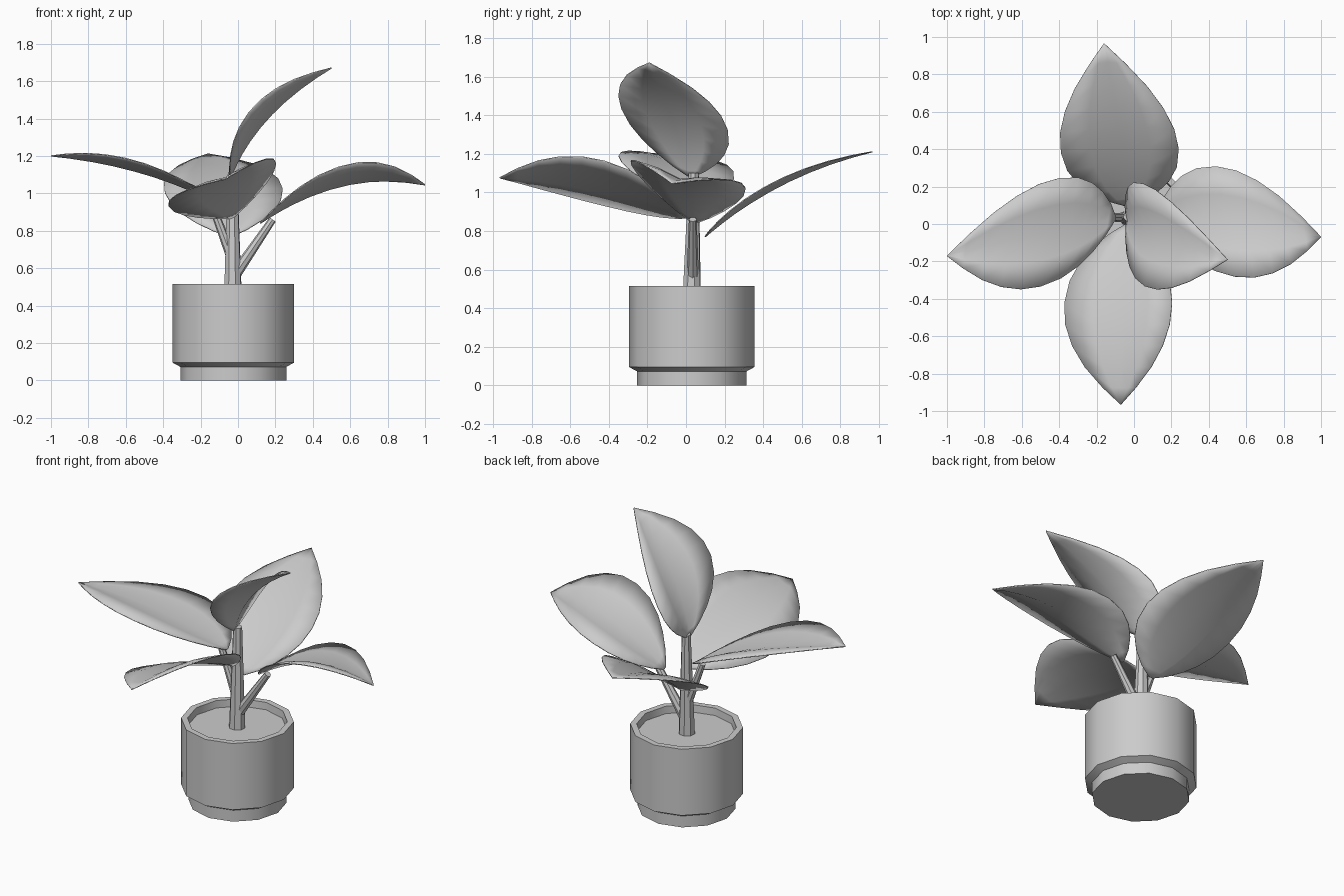
import bpy, bmesh, math
from mathutils import Vector

cube = bpy.data.objects.get("Cube")
if cube:
    bpy.data.objects.remove(cube)

grey = bpy.data.materials.new("light_grey")
grey.use_nodes = True
GREY = (0.6, 0.6, 0.6, 1)
grey.diffuse_color = GREY
grey.node_tree.nodes["Principled BSDF"].inputs["Base Color"].default_value = GREY


def finish(name, bm, recalc=True):
    if recalc:
        bmesh.ops.recalc_face_normals(bm, faces=bm.faces)
    mesh = bpy.data.meshes.new(name)
    bm.to_mesh(mesh)
    bm.free()
    mesh.materials.append(grey)
    obj = bpy.data.objects.new(name, mesh)
    bpy.context.collection.objects.link(obj)
    bpy.ops.object.select_all(action='DESELECT')
    obj.select_set(True)
    bpy.context.view_layer.objects.active = obj
    bpy.ops.object.shade_smooth_by_angle(angle=math.radians(38))
    return obj


def skin(bm, rings):
    """Bridge closed rings and cap both ends."""
    for a, b in zip(rings, rings[1:]):
        for i in range(len(a)):
            j = (i + 1) % len(a)
            bm.faces.new((a[i], a[j], b[j], b[i]))
    bm.faces.new(rings[0])
    bm.faces.new(rings[-1])


def lathe(name, centre, profile, sides):
    bm = bmesh.new()
    rings = []
    for r, z in profile:
        angles = [math.tau * i / sides for i in range(sides)]
        rings.append([bm.verts.new((centre[0] + r * math.cos(a),
                                    centre[1] + r * math.sin(a), z)) for a in angles])
    skin(bm, rings)
    return finish(name, bm)


def tube(name, start, end, r0, r1, sides=8):
    bm = bmesh.new()
    start, end = Vector(start), Vector(end)
    turn = (end - start).to_track_quat('Z', 'Y')
    rings = []
    for p, r in ((start, r0), (end, r1)):
        rings.append([bm.verts.new(p + turn @ Vector((r * math.cos(math.tau * i / sides),
                                                      r * math.sin(math.tau * i / sides), 0)))
                      for i in range(sides)])
    skin(bm, rings)
    return finish(name, bm)


# Outline of half a leaf: position along the midrib, share of full width
OUTLINE = [(0, .04), (.05, .3), (.12, .56), (.2, .77), (.3, .93), (.42, 1), (.54, .97),
           (.66, .84), (.78, .62), (.9, .31), (1, .004)]


def leaf(name, base, mid, tip, wing_a, wing_b):
    """Arched midrib with two wings, folded along the midrib."""
    base, mid, tip = Vector(base), Vector(mid), Vector(tip)
    ctrl = 2 * mid - (base + tip) / 2
    bm = bmesh.new()
    rows = []
    for t, w in OUTLINE:
        p = base * (1 - t) ** 2 + ctrl * 2 * t * (1 - t) + tip * t * t
        row = []
        for wing, share in ((wing_a, 1), (wing_a, .5), (wing_a, 0), (wing_b, .5), (wing_b, 1)):
            q = p + Vector(wing) * w * share
            q.z += 0.05 * w * share * (1 - share)
            row.append(bm.verts.new(q))
        rows.append(row)
    for a, b in zip(rows, rows[1:]):
        for i in range(4):
            bm.faces.new((a[i], a[i + 1], b[i + 1], b[i]))
    bm.normal_update()
    if sum(f.normal.z for f in bm.faces) < 0:
        bmesh.ops.reverse_faces(bm, faces=bm.faces)
    obj = finish(name, bm, recalc=False)
    solid = obj.modifiers.new("thickness", 'SOLIDIFY')
    solid.thickness = 0.006
    solid.offset = 0
    return obj


# Pot with recessed foot and hollow rim, and the soil inside
POT = (-.025, .03)
lathe("pot", POT, [(.283, 0), (.283, .072), (.325, .095), (.325, .515),
                   (.288, .515), (.283, .44)], 12)
lathe("soil", POT, [(.284, .44), (.284, .47)], 12)

# Stem and side branches
tube("stem", (-.027, .03, .46), (-.03, .04, 1.1), .049, .027)
tube("left_branch", (-.02, .035, .56), (.185, .035, .86), .032, .02)
tube("right_branch", (-.035, .035, .66), (-.14, .035, .94), .028, .02)

# Leaves
leaf("top_leaf", (-.04, .02, 1.08), (.16, -.08, 1.4), (.5, -.19, 1.67),
     (-.07, .28, -.03), (-.06, -.27, .08))
leaf("left_leaf", (.12, .04, .84), (.56, 0, 1.04), (1, -.07, 1.045),
     (-.05, .3, 0), (.05, -.29, .12))
leaf("right_leaf", (-.1, .03, .94), (-.52, -.06, 1.11), (-1, -.17, 1.2),
     (.05, .29, .02), (-.05, -.29, .07))
leaf("back_leaf", (-.04, .1, .77), (-.08, .5, 1.04), (-.16, .965, 1.21),
     (-.32, -.05, 0), (.31, -.03, .02))
leaf("front_leaf", (-.03, 0, .87), (-.06, -.5, 1.05), (-.07, -.965, 1.075),
     (-.315, 0, -.1), (.26, 0, .13))
